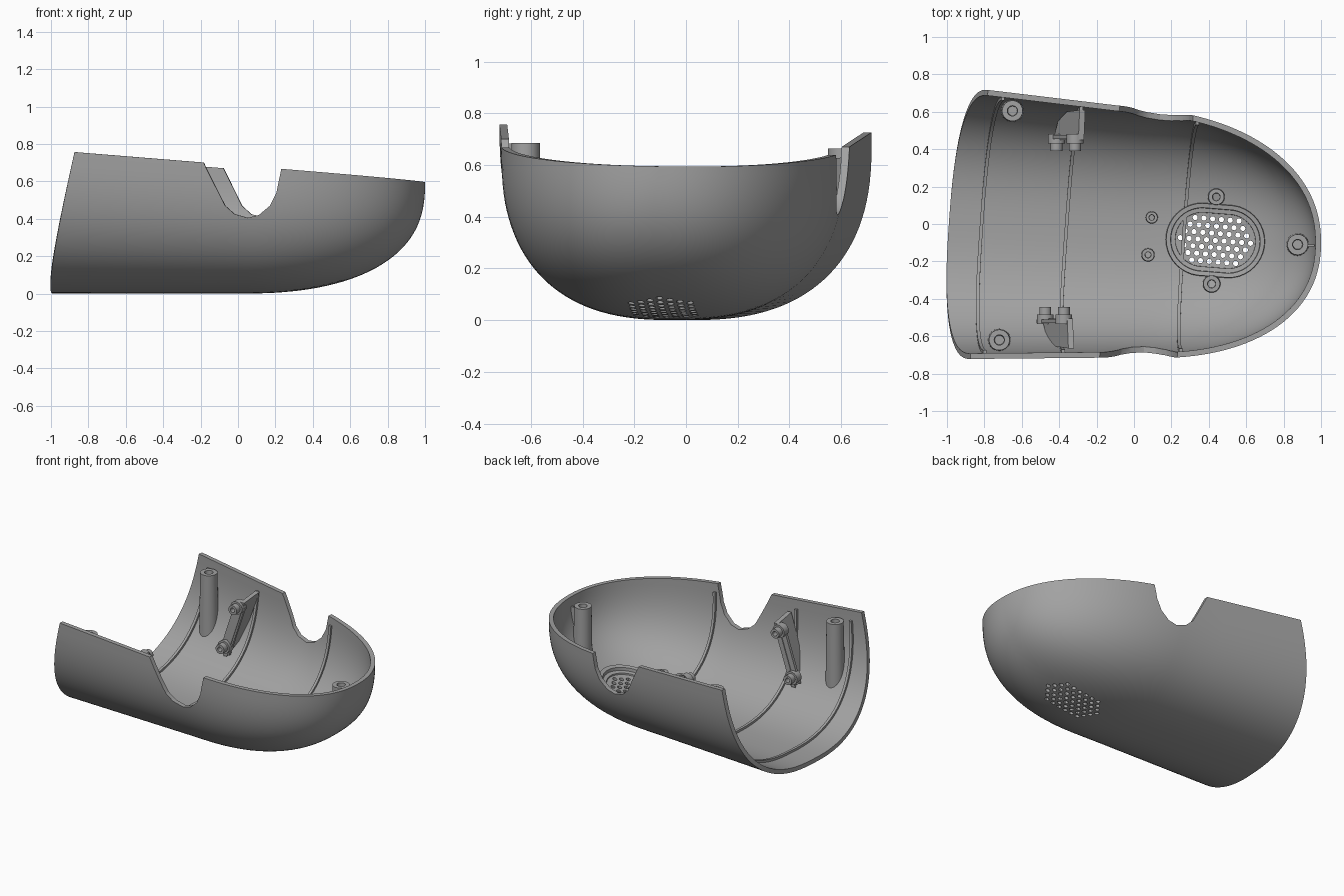
import bpy, bmesh, math
from mathutils import Vector, Matrix

cube = bpy.data.objects.get("Cube")
if cube:
    bpy.data.objects.remove(cube)

grey = bpy.data.materials.new("grey_plastic")
grey.use_nodes = True
GREY = (0.36, 0.36, 0.36, 1)
grey.diffuse_color = GREY
grey.node_tree.nodes["Principled BSDF"].inputs["Base Color"].default_value = GREY

SKEW = 0.07   # the hull axis is turned slightly in plan
WALL = 0.03


def add_object(name, bm, smooth=True):
    bmesh.ops.recalc_face_normals(bm, faces=bm.faces)
    mesh = bpy.data.meshes.new(name)
    bm.to_mesh(mesh)
    bm.free()
    mesh.materials.append(grey)
    ob = bpy.data.objects.new(name, mesh)
    bpy.context.collection.objects.link(ob)
    if smooth:
        smooth_object(ob)
    return ob


def smooth_object(ob):
    bpy.ops.object.select_all(action="DESELECT")
    ob.select_set(True)
    bpy.context.view_layer.objects.active = ob
    bpy.ops.object.shade_smooth_by_angle(angle=math.radians(30))


def skin(bm, rings, closed=True, cap=False):
    """Bridge successive vertex rows with quads."""
    rows = [[bm.verts.new(p) for p in ring] for ring in rings]
    for a, b in zip(rows, rows[1:]):
        n = len(a)
        for i in range(n if closed else n - 1):
            j = (i + 1) % n
            bm.faces.new((a[i], a[j], b[j], b[i]))
    if cap:
        bm.faces.new(rows[0])
        bm.faces.new(rows[-1])
    return rows


# Hull shape: superelliptic sections, rounded off towards the nose
def section(x):
    u = min(max(x, 0), 1)
    rim = 0.675 - 0.08 * x
    width = (0.668 - 0.065 * min(x, 0)) * (1 - u ** 2.2) ** (1 / 2.2)
    depth = rim * (1 - u ** 2.5) ** 0.4
    return -0.045 - 0.055 * x, width, rim, depth


def hull(x, t):
    yc, w, rim, d = section(x)
    c, s = math.cos(t), abs(math.sin(t)) ** 0.8
    y = w * math.copysign(abs(c) ** 0.8, c)
    return Vector((x, yc + y, rim - d * s - 0.016 * y * (1 - s)))


def floor_z(x, y):
    yc, w, rim, d = section(x)
    k = min(abs(y - yc) / max(w, 0.001), 1)
    return rim - d * (1 - k ** 2.5) ** 0.4


# Shell
bm = bmesh.new()
xs = [-1.1 + 0.1 * i for i in range(11)]
xs += [math.sin(math.pi / 2 * i / 32) for i in range(1, 33)]
ts = [math.pi * i / 64 for i in range(65)]
skin(bm, [[hull(x, t) for t in ts] for x in xs], closed=False)
bmesh.ops.remove_doubles(bm, verts=bm.verts, dist=0.0005)
bmesh.ops.bisect_plane(bm, geom=bm.verts[:] + bm.edges[:] + bm.faces[:],
                       plane_co=(-0.99, 0, 0), plane_no=(1, -SKEW, -0.22),
                       clear_inner=True)
shell = add_object("shell", bm, smooth=False)
centre = Vector((0, 0, 0.6))
if sum((f.center - centre).dot(f.normal) * f.area for f in shell.data.polygons) < 0:
    shell.data.flip_normals()
solid = shell.modifiers.new("wall", "SOLIDIFY")
solid.thickness = WALL
solid.offset = -1

# Cutter for the two side notches
notch = [(-0.17, 0.78), (-0.12, 0.67), (-0.02, 0.47), (0.03, 0.425), (0.1, 0.405),
         (0.16, 0.42), (0.22, 0.47), (0.255, 0.54), (0.28, 0.66), (0.295, 0.78)]
bm = bmesh.new()
skin(bm, [[(x + SKEW * y, y, z) for x, z in notch] for y in (-1, 1)], cap=True)
notch_cutter = add_object("notch_cutter", bm, smooth=False)

# Cutter for the grille holes
GRILLE = Vector((0.435, -0.088, 0))
TURN = Matrix.Rotation(-0.08, 3, "Z")
bm = bmesh.new()
for row in range(-3, 4):
    for col in range(-5, 6):
        p = Vector((0.047 * (col + 0.5 * (row % 2)), 0.038 * row, 0))
        if math.hypot(max(abs(p.x) - 0.07, 0), p.y) < 0.126:
            bmesh.ops.create_cone(bm, cap_ends=True, segments=12, radius1=0.014,
                                  radius2=0.014, depth=0.4,
                                  matrix=Matrix.Translation(GRILLE + TURN @ p))
hole_cutter = add_object("hole_cutter", bm, smooth=False)

for cutter in (notch_cutter, hole_cutter):
    cutter.hide_render = True
    cut = shell.modifiers.new(cutter.name, "BOOLEAN")
    cut.operation = "DIFFERENCE"
    cut.solver = "EXACT"
    cut.object = cutter
bpy.context.view_layer.objects.active = shell
for name in [m.name for m in shell.modifiers]:
    bpy.ops.object.modifier_apply(modifier=name)
for cutter in (notch_cutter, hole_cutter):
    bpy.data.objects.remove(cutter)
smooth_object(shell)


# Thin ribs that follow the inside of the hull
def rib(name, x0, lean, half=0.009):
    rings = []
    for i in range(61):
        t = 0.05 + (math.pi - 0.1) * i / 60
        x = x0
        for _ in range(4):
            p = hull(x, t)
            x = x0 + SKEW * p.y + lean * p.z
        n = (hull(x, t + 0.01) - hull(x, t - 0.01)).cross(Vector((1, 0, 0))).normalized()
        if n.dot(Vector((x, -0.05, 0.7)) - p) < 0:
            n = -n
        rings.append([p + n * d + Vector((s, 0, 0))
                      for d, s in ((0.02, -half), (0.046, -half), (0.046, half), (0.02, half))])
    bm = bmesh.new()
    skin(bm, rings, cap=True)
    add_object(name, bm)


rib("rear_rib", -0.815, 0.1)
rib("middle_rib", -0.36, 0.05)
rib("front_rib", 0.27, 0.05)


# Hollow parts standing on the hull floor
def stadium(c, straight, r, n=40):
    pts = []
    for i in range(n):
        a = 2 * math.pi * (i + 0.5) / n
        p = Vector((r * math.cos(a) + math.copysign(straight, math.cos(a)), r * math.sin(a), 0))
        pts.append(Vector((c[0], c[1], 0)) + TURN @ p)
    return pts


def standing(name, c, straight, steps):
    """Each step is radius, height, and whether height is above the floor."""
    bm = bmesh.new()
    rings = []
    for r, h, on_floor in steps:
        rings.append([Vector((p.x, p.y, floor_z(p.x, p.y) + h if on_floor else h))
                      for p in stadium(c, straight, r)])
    skin(bm, rings)
    add_object(name, bm)


standing("grille_frame", GRILLE, 0.07,
         [(0.197, 0.015, True), (0.193, 0.062, True), (0.17, 0.062, True),
          (0.168, 0.042, True), (0.145, 0.042, True), (0.143, 0.015, True)])


def post(name, x, y, top, r):
    bm = bmesh.new()
    base = [(p.x, p.y, min(floor_z(p.x, p.y) + 0.014, top - 0.02))
            for p in stadium((x, y), 0, r * 1.1)]
    rings = [base] + [[(p.x, p.y, z) for p in stadium((x, y), 0, q)]
                      for q, z in ((r, top), (r * 0.5, top), (r * 0.45, top - 0.06))]
    rows = skin(bm, rings)
    bm.faces.new(rows[-1])
    add_object(name, bm)


post("rear_left_post", -0.65, 0.605, 0.665, 0.055)
post("rear_right_post", -0.72, -0.62, 0.685, 0.055)
post("nose_post", 0.875, -0.11, 0.56, 0.055)
for i, (x, y, r) in enumerate(((0.095, 0.035, 0.03), (0.075, -0.165, 0.033),
                               (0.44, 0.145, 0.042), (0.415, -0.32, 0.044))):
    post("small_boss_%d" % (i + 1), x, y, floor_z(x, y) + 0.085, r)


def box(name, centre, size, tilt=0):
    bm = bmesh.new()
    bmesh.ops.create_cube(bm, size=1, matrix=Matrix.Translation(centre)
                          @ Matrix.Rotation(tilt, 4, "Y") @ Matrix.Diagonal((*size, 1)))
    add_object(name, bm, smooth=False)


box("nose_post_fin", (0.94, -0.115, 0.47), (0.05, 0.012, 0.12))


# Side brackets: leaning plate, web to the hull and two hollow knobs
def bracket(side, sign, x0, y0):
    lean = lambda z: x0 + 0.33 * (z - 0.42)
    box(side + "_bracket_plate", (x0, sign * (y0 + 0.015), 0.4), (0.075, 0.02, 0.38), 0.32)
    web = [(y0, 0.61), (y0 + 0.16, 0.63), (y0 + 0.15, 0.42), (y0 + 0.1, 0.28), (y0, 0.2)]
    bm = bmesh.new()
    skin(bm, [[(lean(z) + s, sign * y, z) for y, z in web] for s in (0.005, 0.035)], cap=True)
    add_object(side + "_bracket_web", bm, smooth=False)
    for level, z in (("lower", 0.27), ("upper", 0.57)):
        bm = bmesh.new()
        rows = skin(bm, [[(lean(z) + r * math.cos(a), sign * (y0 + d), z + r * math.sin(a))
                          for a in [math.tau * i / 24 for i in range(24)]]
                         for r, d in ((0.045, 0.03), (0.045, -0.02), (0.032, -0.02),
                                      (0.032, -0.06), (0.016, -0.06), (0.016, -0.02))])
        bm.faces.new(rows[-1])
        add_object("%s_%s_knob" % (side, level), bm)


bracket("left", 1, -0.365, 0.45)
bracket("right", -1, -0.425, 0.505)
